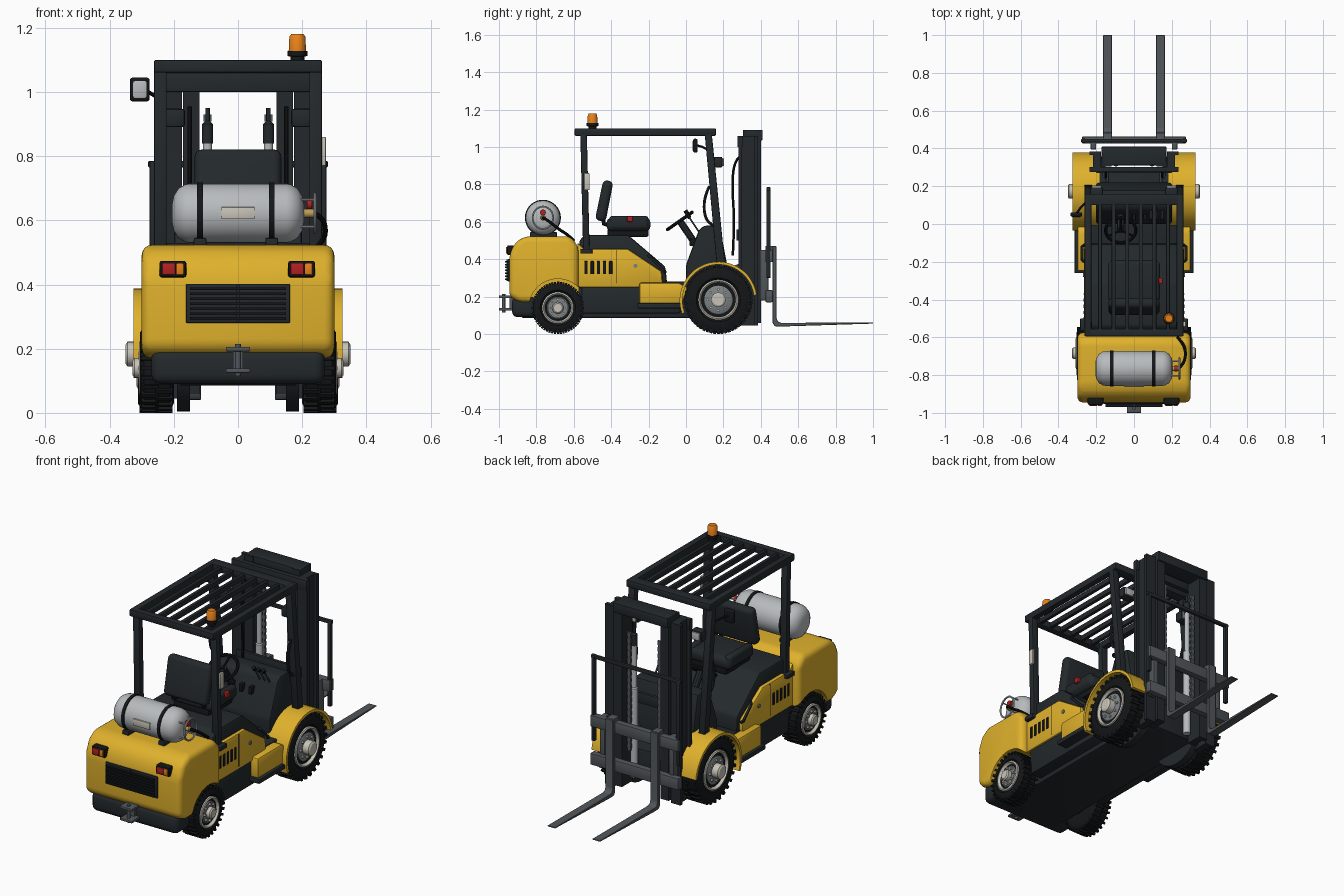
import bpy, bmesh, math
from mathutils import Vector, Matrix

if "Cube" in bpy.data.objects:
    bpy.data.objects.remove(bpy.data.objects["Cube"])

MATS = {}
COL = dict(yellow=(.74, .44, .025), dark=(.017, .022, .025), black=(.007, .008, .009), steel=(.085, .095, .105),
           silver=(.48, .5, .51), cream=(.58, .55, .48), grey=(.2, .22, .23), red=(.45, .015, .015),
           orange=(.8, .22, .01), brass=(.5, .33, .1))


def finish(bm, name, col, bevel=0, seg=3):
    bmesh.ops.recalc_face_normals(bm, faces=bm.faces)
    if bevel:
        es = [e for e in bm.edges if e.is_manifold and e.calc_face_angle(0) > .2]
        bmesh.ops.bevel(bm, geom=es, offset=bevel, segments=seg, profile=.5, affect='EDGES', clamp_overlap=True)
    me = bpy.data.meshes.new(name)
    bm.to_mesh(me)
    bm.free()
    ob = bpy.data.objects.new(name, me)
    bpy.context.collection.objects.link(ob)
    paint(ob, col)
    return ob


def paint(ob, col):
    if col not in MATS:
        MATS[col] = bpy.data.materials.new(col)
        MATS[col].diffuse_color = (*COL[col], 1)
    ob.data.materials.append(MATS[col])


def add_box(bm, x0, x1, y0, y1, z0, z1, rot=Matrix()):
    m = Matrix.Translation(((x0+x1)/2, (y0+y1)/2, (z0+z1)/2)) @ Matrix.Diagonal((abs(x1-x0), abs(y1-y0), abs(z1-z0), 1))
    bmesh.ops.create_cube(bm, size=1, matrix=rot @ m)


def box(name, x0, x1, y0, y1, z0, z1, col, bevel=0, seg=2):
    bm = bmesh.new()
    add_box(bm, x0, x1, y0, y1, z0, z1)
    return finish(bm, name, col, bevel, seg)


def prism(name, pts, a, b, col, bevel=0, seg=2, axis='x'):
    bm = bmesh.new()
    put = (lambda p, t: (t, p[0], p[1])) if axis == 'x' else (lambda p, t: (p[0], p[1], t))
    lo, hi = ([bm.verts.new(put(p, t)) for p in pts] for t in (a, b))
    bm.faces.new(lo)
    bm.faces.new(hi)
    for i in range(len(pts)):
        j = (i+1) % len(pts)
        bm.faces.new((lo[i], lo[j], hi[j], hi[i]))
    return finish(bm, name, col, bevel, seg)


def lathe(name, prof, c, col, n=40, axis='x'):
    """Spin (along, radius) pairs around an axis through c."""
    bm = bmesh.new()
    rings = []
    for t, r in prof:
        ring = []
        for k in range(n):
            u, v = r*math.cos(2*math.pi*k/n), r*math.sin(2*math.pi*k/n)
            p = (t, u, v) if axis == 'x' else (u, v, t)
            ring.append(bm.verts.new(Vector(p)+Vector(c)))
        rings.append(ring)
    for a, b in zip(rings, rings[1:]):
        for k in range(n):
            bm.faces.new((a[k], a[(k+1) % n], b[(k+1) % n], b[k]))
    bm.faces.new(rings[0])
    bm.faces.new(rings[-1])
    return finish(bm, name, col)


def tube(name, pts, r, col, cyclic=False, smooth=False):
    cu = bpy.data.curves.new(name, 'CURVE')
    cu.dimensions, cu.bevel_depth, cu.bevel_resolution, cu.use_fill_caps = '3D', r, 3, True
    sp = cu.splines.new('NURBS' if smooth else 'POLY')
    sp.points.add(len(pts)-1)
    for q, p in zip(sp.points, pts):
        q.co = (*p, 1)
    sp.use_cyclic_u = cyclic
    if smooth:
        sp.order_u, sp.use_endpoint_u, sp.resolution_u = 3, True, 6
    ob = bpy.data.objects.new(name, cu)
    bpy.context.collection.objects.link(ob)
    bpy.ops.object.select_all(action='DESELECT')
    ob.select_set(True)
    bpy.context.view_layer.objects.active = ob
    bpy.ops.object.convert(target='MESH')
    paint(bpy.context.view_layer.objects.active, col)


def wheel(name, s, y, R, rim, x1, hub):
    c = (0, y, R)
    x0, w, r = .2, x1-.2, R-.009
    lathe(name+'_tire', [(s*(x0+w*a), b) for a, b in ((0, rim), (0, r-.02), (.12, r), (.88, r), (1, r-.02), (1, rim+.01), (.9, rim))], c, 'black', 48)
    bm = bmesh.new()
    for k in range(56):     # staggered tread blocks
        rot = Matrix.Translation(c) @ Matrix.Rotation(2*math.pi*k/56, 4, 'X')
        a, b = (.04, .54) if k % 2 else (.46, .96)
        add_box(bm, s*(x0+w*a), s*(x0+w*b), -R*.042, R*.042, r-.02, R, rot)
    finish(bm, name+'_tread', 'black')
    lathe(name+'_rim', [(s*(x0+.01), rim), (s*x1, rim), (s*(x1+.004), rim-.008), (s*(x1-.015), rim-.018), (s*(x1-.022), rim*.68)], c, 'cream')
    lathe(name+'_disc', [(s*(x1-.04), rim*.7), (s*(x1-.008), rim*.7), (s*(x1-.004), rim*.64)], c, 'grey')
    lathe(name+'_hub', [(s*x1*.9, rim*.36), (s*(hub-.006), rim*.36), (s*hub, rim*.28)], c, 'cream', 24)
    for k in range(8):
        a = math.pi*k/4
        lathe(name+'_bolt', [(s*(x1-.02), .007), (s*(x1+.005), .007)], (0, y+rim*.53*math.cos(a), R+rim*.53*math.sin(a)), 'cream', 6)


# Counterweight with wheel arches cut out
cw = prism('counterweight', [(-.89, .17), (-.945, .2), (-.945, .42), (-.915, .49), (-.86, .523), (-.62, .523), (-.575, .47), (-.575, .17)], -.3, .3, 'yellow', .04, 4)
for s in (-1, 1):
    cut = lathe('arch_cutter', [(s*.185, .155), (s*.4, .155)], (0, -.685, .14), 'dark', 48)
    cut.hide_render = True
    m = cw.modifiers.new('arch', 'BOOLEAN')
    m.operation, m.object, m.solver = 'DIFFERENCE', cut, 'EXACT'
    bpy.context.view_layer.objects.active = cw
    bpy.ops.object.modifier_apply(modifier='arch')
    bpy.data.objects.remove(cut)

# Rear bumper, grille, lights, hitch
box('rear_bumper', -.27, .27, -.93, -.8, .09, .2, 'dark', .03, 3)
box('grille', -.162, .162, -.952, -.9, .28, .402, 'dark', .004)
for i in range(7):
    box('grille_slat', -.15, .15, -.968, -.945, .29+i*.0155, .298+i*.0155, 'black')
box('grille_bar', -.004, .004, -.96, -.945, .285, .398, 'dark')
for x in (-.203, .198):
    box('tail_light_housing', x-.042, x+.042, -.957, -.9, .422, .474, 'black', .008)
    box('tail_light_red', x-.034, x+.008, -.963, -.94, .43, .466, 'red', .004)
    box('tail_light_amber', x+.01, x+.034, -.963, -.94, .43, .466, 'orange', .004)
box('hitch_top', -.038, .038, -1, -.92, .192, .206, 'steel', .003)
box('hitch_bottom', -.038, .038, -1, -.92, .125, .139, 'steel', .003)
box('hitch_back', -.015, .015, -.945, -.91, .13, .2, 'steel')
lathe('hitch_pin', [(.115, .009), (.215, .009)], (0, -.975, 0), 'steel', 16, 'z')

# Chassis, floor, engine hood
box('chassis', -.185, .185, -.88, .3, .085, .25, 'dark', .01)
box('chassis_middle', -.255, .255, -.56, -.03, .11, .26, 'dark', .01)
box('floor_plate', -.25, .25, -.14, .2, .24, .28, 'dark', .005)
prism('hood', [(-.57, .26), (-.57, .5), (-.54, .53), (-.31, .53), (-.11, .36), (-.1, .26)], -.245, .245, 'dark', .012)
prism('front_cowl', [(-.0, .26), (.0, .37), (.07, .56), (.1, .58), (.18, .58), (.22, .37), (.22, .26)], -.2, .2, 'dark', .012)
for x in (-.06, 0, .06):
    box('cowl_slot', x-.01, x+.01, .02, .06, .47, .51, 'black', .003)
for s in (-1, 1):
    prism('side_panel', [(-.58, .25), (-.58, .49), (-.53, .44), (-.5, .455), (-.31, .455), (-.13, .335), (-.125, .27), (-.25, .25)], s*.2, s*.265, 'yellow', .01)
    for i in range(5):
        box('side_vent', s*.25, s*.268, -.543+i*.033, -.526+i*.033, .32, .39, 'black', .003)
    lathe('panel_lock', [(s*.25, .011), (s*.27, .011)], (0, -.27, .365), 'grey', 16)
    box('panel_seam', s*.25, s*.2665, -.372, -.368, .27, .45, 'dark')
    prism('side_step_box', [(-.25, .16), (-.25, .275), (-.04, .275), (.01, .25), (-.02, .16)], s*.18, s*.3, 'yellow', .012)
    box('step_tread', s*.22, s*.315, -.26, -.02, .138, .165, 'dark', .005)
    tube('hood_handle', [(s*.262, -.2, .42), (s*.275, -.19, .41), (s*.275, -.12, .34), (s*.262, -.11, .33)], .008, 'dark')
    # Front fender arc over the wheel
    arc = [math.radians(8+i*8) for i in range(25)]
    ring = [(.173+.207*math.cos(a), .18+.207*math.sin(a)) for a in arc] + [(.173+.192*math.cos(a), .18+.192*math.sin(a)) for a in reversed(arc)]
    prism('front_fender', ring, s*.18, s*.325, 'yellow')
    lathe('fender_inner', [(s*.15, .185), (s*.19, .185)], (0, .173, .19), 'dark', 40)
    wheel('front_wheel', s, .173, .183, .108, .312, .35)
    wheel('rear_wheel', s, -.685, .14, .085, .305, .328)
for y, z in ((.173, .183), (-.685, .14)):
    lathe('axle', [(-.25, .04), (.25, .04)], (0, y, z), 'dark', 20)

# Seat
box('seat_base', -.11, .11, -.42, -.2, .52, .565, 'black', .01)
box('seat_cushion', -.135, .135, -.425, -.19, .55, .622, 'dark', .028, 4)
for s in (-1, 1):
    box('seat_bolster', s*.095, s*.138, -.41, -.2, .56, .632, 'dark', .018, 3)
    tube('seat_bracket', [(s*.09, -.38, .57), (s*.09, -.44, .59), (s*.09, -.445, .66)], .012, 'black')
prism('seat_back', [(-.487, .61), (-.43, .6), (-.388, .815), (-.442, .825)], -.135, .135, 'dark', .024, 4)
box('belt_buckle', .13, .152, -.315, -.285, .6, .63, 'red', .004)

# Steering wheel, column and levers
c, v = Vector((-.07, -.033, .605)), Vector((0, .82, .575))
pt = lambda a, r: c + r*(math.cos(a)*Vector((1, 0, 0)) + math.sin(a)*v)
tube('steering_wheel', [pt(2*math.pi*k/32, .08) for k in range(32)], .009, 'black', True)
for k in range(3):
    tube('steering_spoke', [c, pt(math.pi*(.5+k*2/3), .08)], .006, 'black')
tube('steering_knob', [pt(2.4, .08), pt(2.4, .08)+Vector((0, -.015, .025))], .012, 'black')
tube('steering_column', [c, (-.07, .12, .38)], .02, 'dark')
for x in (.09, .12, .15):
    tube('control_lever', [(x, .08, .53), (x, .02, .62)], .005, 'steel')
    tube('lever_knob', [(x, .02, .62), (x, .01, .635)], .011, 'black')

# Overhead guard
for s in (-1, 1):
    prism('guard_rear_leg', [(-.565, 1.07), (-.53, 1.07), (-.515, .44), (-.55, .44)], s*.222, s*.262, 'dark', .005)
    prism('guard_front_leg', [(.1, 1.07), (.138, 1.07), (.21, .36), (.165, .36)], s*.222, s*.262, 'dark', .005)
    box('guard_foot', s*.215, s*.285, -.565, -.5, .43, .455, 'dark', .005)
    box('roof_side_rail', s*.225, s*.262, -.595, .16, 1.06, 1.1, 'dark', .006)
    box('work_light', s*.165, s*.232, .145, .195, .89, .948, 'dark', .01)
    box('work_light_lens', s*.173, s*.224, .19, .203, .898, .94, 'silver', .004)
    tube('grab_handle', [(s*.242, .125, .79), (s*.242, .1, .74), (s*.242, .095, .65), (s*.242, .12, .59), (s*.242, .17, .57)], .008, 'dark', smooth=True)
for y0, y1 in ((-.595, -.555), (.1, .16)):
    box('roof_cross_rail', -.262, .262, y0, y1, 1.06, 1.1, 'dark', .006)
for i in range(6):
    x = -.18+i*.072
    box('roof_slat', x-.01, x+.01, -.57, .12, 1.065, 1.095, 'dark', .004)
box('leg_reflector', .26, .274, -.545, -.515, .77, .86, 'cream', .004)

# Beacon and mirror
lathe('beacon_base', [(1.095, .022), (1.11, .022), (1.112, .031), (1.128, .031)], (.185, -.5, 0), 'black', 24, 'z')
lathe('beacon_lens', [(1.128, .027), (1.172, .025), (1.18, .019)], (.185, -.5, 0), 'orange', 24, 'z')
box('mirror_housing', -.337, -.275, .038, .062, .97, 1.045, 'black', .01, 3)
box('mirror_glass', -.328, -.284, .034, .045, .98, 1.035, 'silver', .006)
tube('mirror_arm', [(-.305, .055, 1.01), (-.28, .09, 1.0), (-.245, .125, .98)], .006, 'black')

# Gas tank with cradle, straps, collar and hose
tc = (0, -.765, .622)
lathe('gas_tank', [(-.205, .03), (-.2, .055), (-.185, .078), (-.165, .089), (-.15, .092), (.15, .092), (.165, .089), (.185, .078), (.2, .055), (.205, .03)], tc, 'silver', 48)
for x in (-.118, .105):
    lathe('tank_strap', [(x-.009, .09), (x-.009, .096), (x+.009, .096), (x+.009, .09)], tc, 'black', 48)
    box('tank_cradle', x-.02, x+.02, -.835, -.69, .515, .545, 'dark', .005)
box('tank_label', -.052, .052, -.862, -.85, .604, .641, 'cream', .002)
tube('tank_collar', [(.24, tc[1]+.055*math.cos(k*math.pi/12), tc[2]+.06*math.sin(k*math.pi/12)) for k in range(24)], .005, 'silver', True)
for k in range(4):
    a = math.pi*(.25+k/2)
    tube('collar_post', [(q, tc[1]+.055*math.cos(a), tc[2]+.06*math.sin(a)) for q in (.18, .24)], .004, 'silver')
lathe('tank_valve', [(.2, .014), (.235, .014), (.24, .009)], tc, 'brass', 16)
lathe('valve_knob', [(.215, .016), (.23, .016)], (0, -.765, .65), 'red', 12)
tube('gas_hose', [(.235, -.765, .622), (.265, -.74, .61), (.275, -.68, .56), (.26, -.63, .53), (.23, -.6, .5)], .008, 'black', smooth=True)

# Mast rails, chains, lift cylinders, hoses
for s in (-1, 1):
    for nm, a, b, y0, y1, z0, z1 in (('outer', .175, .235, .28, .385, .045, 1.06), ('inner', .12, .172, .305, .4, .06, 1.09)):
        w, f = (a+b)/2-.012, .02
        sec = [(a, y0), (b, y0), (b, y0+f), (w+.024, y0+f), (w+.024, y1-f), (b, y1-f), (b, y1), (a, y1)]
        prism('mast_%s_rail' % nm, [(s*x, y) for x, y in sec], z0, z1, 'dark', axis='z')
    lathe('lift_cylinder', [(.1, .02), (.6, .02), (.605, .014), (.9, .014)], (s*.095, .325, 0), 'silver', 20, 'z')
    lathe('cylinder_cap', [(.84, .017), (.9, .017), (.91, .007), (.95, .007)], (s*.095, .325, 0), 'dark', 16, 'z')
    bm = bmesh.new()
    for i in range(36):
        w = .012 if i % 2 else .007
        add_box(bm, s*.095-w, s*.095+w, .362, .374, .26+i*.0185, .282+i*.0185)
    finish(bm, 'lift_chain', 'steel')
    tube('mast_hose', [(s*.15, .29, .95), (s*.15, .26, .93), (s*.15, .245, .8), (s*.15, .26, .6), (s*.15, .25, .42)], .007, 'black', smooth=True)
    tube('tilt_cylinder', [(s*.15, .12, .3), (s*.15, .29, .36)], .018, 'steel')
    # Carriage ends, load backrest posts and forks
    box('carriage_end', s*.2, s*.23, .395, .44, .18, .45, 'steel', .004)
    box('backrest_post', s*.256, s*.276, .43, .452, .3, .785, 'dark', .004)
    prism('fork', [(.463, .47), (.463, .06), (.475, .042), (.5, .04), (1, .056), (1, .062), (.51, .06), (.492, .066), (.484, .085), (.484, .47)], s*.116, s*.164, 'steel', .002, 1)
    box('fork_hook', s*.118, s*.162, .425, .475, .445, .472, 'steel', .003)
box('mast_outer_top', -.235, .235, .275, .303, 1.0, 1.06, 'dark', .004)
box('mast_inner_top', -.172, .172, .31, .41, 1.035, 1.092, 'dark', .006)
box('mast_lower_tie', -.2, .2, .275, .3, .1, .22, 'dark', .004)
box('mast_middle_tie', -.2, .2, .27, .29, .5, .56, 'dark', .004)
box('carriage_top_bar', -.275, .275, .425, .463, .385, .45, 'steel', .005)
box('carriage_bottom_bar', -.275, .275, .425, .463, .17, .235, 'steel', .005)
box('backrest_top_bar', -.28, .28, .432, .45, .765, .785, 'dark', .004)

# Smooth shading with crisp edges
bpy.ops.object.select_all(action='SELECT')
bpy.ops.object.shade_smooth_by_angle(angle=math.radians(35))

for m in bpy.data.materials:
    if m.users and not m.is_grease_pencil:
        m.use_nodes = True
        m.node_tree.nodes["Principled BSDF"].inputs["Base Color"].default_value = m.diffuse_color
